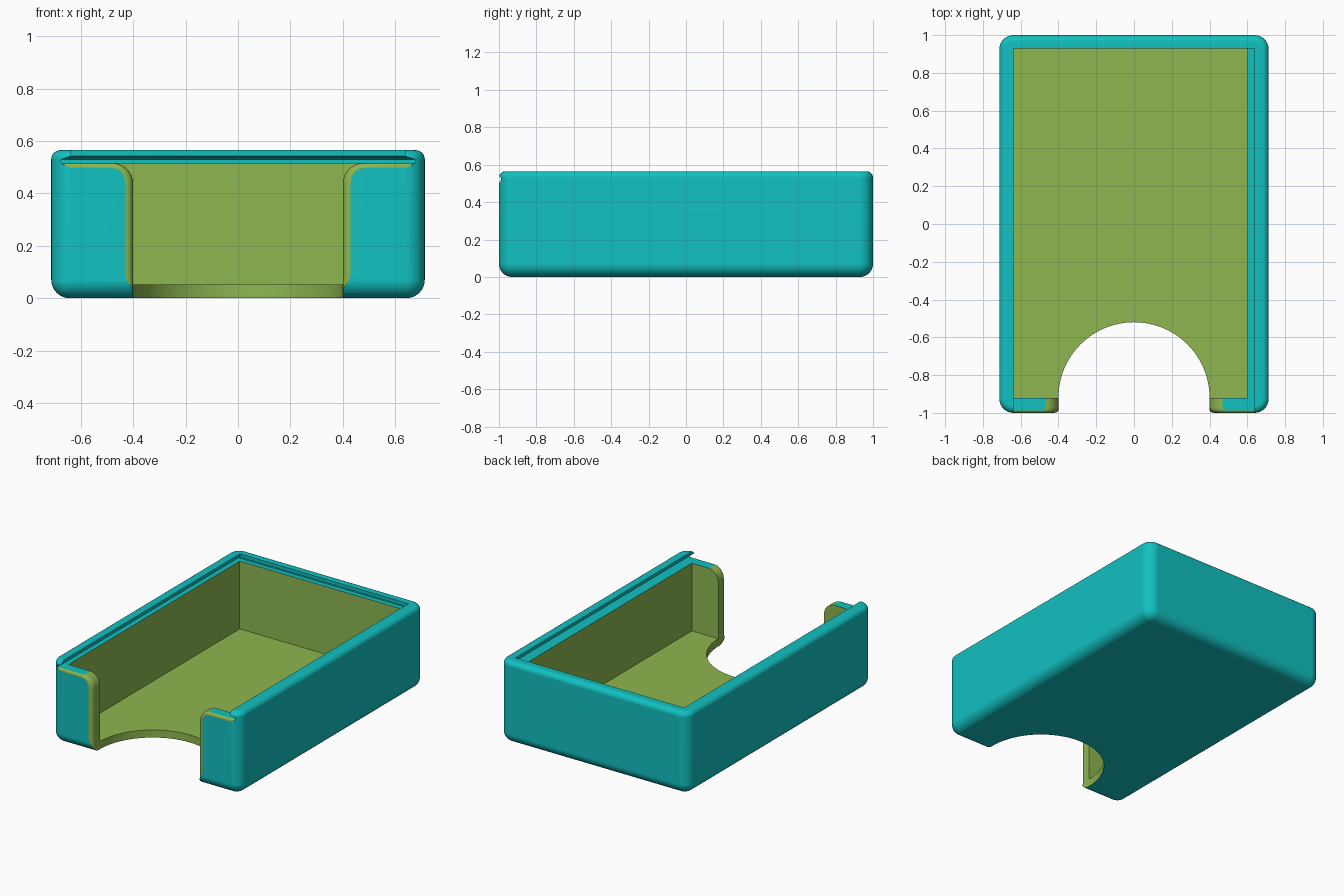
import bpy, bmesh, math

if "Cube" in bpy.data.objects:
    bpy.data.objects.remove(bpy.data.objects["Cube"])

W, L, H = 0.713, 1.0, 0.565       # half width, half length, height
FLOOR, LEDGE = 0.052, 0.515       # inner floor, lid slot floor


def material(name, colour):
    m = bpy.data.materials.new(name)
    m.diffuse_color = (*colour, 1)
    m.use_nodes = True
    m.node_tree.nodes["Principled BSDF"].inputs["Base Color"].default_value = m.diffuse_color
    return m


MATS = [material("teal", (0.006, 0.53, 0.53)), material("olive green", (0.27, 0.47, 0.08))]


def loft(name, rings, mat):
    """Closed solid skinned through rings with equal point counts."""
    bm = bmesh.new()
    vs = [[bm.verts.new(p) for p in ring] for ring in rings]
    n = len(vs[0])
    for a, b in zip(vs, vs[1:]):
        for i in range(n):
            j = (i + 1) % n
            bm.faces.new((a[i], a[j], b[j], b[i]))
    bm.faces.new(vs[0][::-1])
    bm.faces.new(vs[-1])
    for f in bm.faces:
        f.material_index = mat
    bmesh.ops.recalc_face_normals(bm, faces=bm.faces)
    me = bpy.data.meshes.new(name)
    bm.to_mesh(me)
    bm.free()
    for m in MATS:
        me.materials.append(m)
    ob = bpy.data.objects.new(name, me)
    bpy.context.collection.objects.link(ob)
    return ob


def rect(x0, x1, y0, y1, z):
    return [(x0, y0, z), (x1, y0, z), (x1, y1, z), (x0, y1, z)]


def rounded_ring(inset, z, radius=0.075, steps=8):
    r, pts = radius - inset, []
    for k, (sx, sy) in enumerate([(1, 1), (-1, 1), (-1, -1), (1, -1)]):
        for i in range(steps + 1):
            a = math.pi / 2 * (k + i / steps)
            pts.append((sx * (W - radius) + r * math.cos(a),
                        sy * (L - radius) + r * math.sin(a), z))
    return pts


def fillet(depth, r):
    """Sideways offset of a rounded edge at a given depth behind the face."""
    return 0 if depth >= r else r - math.sqrt(r * r - (r - depth) ** 2)


# Outer shell block: large bottom rounding, small top rounding
rings = []
for i in range(9):
    a = math.pi / 2 * i / 8
    rings.append(rounded_ring(0.07 * (1 - math.sin(a)), 0.07 * (1 - math.cos(a))))
for i in range(7):
    a = math.pi / 2 * i / 6
    rings.append(rounded_ring(0.035 * (1 - math.cos(a)), H - 0.035 * (1 - math.sin(a))))
box = loft("box_tray", rings, 0)

# Inner cavity
cavity = loft("cavity_cutter", [rect(-0.638, 0.60, -0.92, 0.93, z) for z in (FLOOR, 0.52)], 1)

# Half-round opening in the floor
scoop = loft("scoop_cutter", [[(0.4 * math.cos(math.tau * i / 96),
                                -0.92 + 0.4 * math.sin(math.tau * i / 96), z)
                               for i in range(96)] for z in (-0.1, 0.1)], 1)


# Front thumb notch with rounded shoulders and rounded front edges
def notch_ring(y, d, e):
    half = [(0.40, -0.1), (0.40, 0.02), (0.40 + d * 0.7, 0.05), (0.40 + d, 0.09)]
    for i in range(9):
        a = math.pi / 2 * i / 8
        half.append((0.48 - (0.08 - d) * math.cos(a), 0.436 + (0.08 - e) * math.sin(a)))
    half += [(0.67, 0.516 - e), (0.67, 0.527)]
    pts = half + [(-x, z) for x, z in reversed(half)]
    return [(x, y, z) for x, z in pts]


depths = [0, 0.002, 0.005, 0.009, 0.014, 0.02, 0.03]
layers = [notch_ring(-1.1, 0.03, 0.02)]
layers += [notch_ring(-L + t, fillet(t, 0.03), fillet(t, 0.02)) for t in depths]
layers.append(notch_ring(-0.915, 0, 0))
notch = loft("notch_cutter", layers, 1)

# Undercut slot for a sliding lid, open at the front
slot = loft("lid_slot_cutter", [rect(-x, x, -1.1, y, z) for x, y, z in (
    (0.675, 0.965, LEDGE), (0.675, 0.965, 0.53),
    (0.637, 0.93, 0.542), (0.637, 0.93, 0.7))], 0)

# Cut everything out of the block; cut faces keep their cutter's colour
bpy.context.view_layer.objects.active = box
for cutter in (cavity, scoop, notch, slot):
    cutter.hide_render = True
    mod = box.modifiers.new(cutter.name, 'BOOLEAN')
    mod.operation = 'DIFFERENCE'
    mod.solver = 'EXACT'
    mod.material_mode = 'INDEX'
    mod.object = cutter
    bpy.ops.object.modifier_apply(modifier=mod.name)
    bpy.data.objects.remove(cutter)

# Smooth roundings, crisp edges
bpy.ops.object.select_all(action='DESELECT')
box.select_set(True)
bpy.ops.object.shade_smooth_by_angle(angle=math.radians(30))
weighted = box.modifiers.new("even_shading", 'WEIGHTED_NORMAL')
weighted.keep_sharp = True
